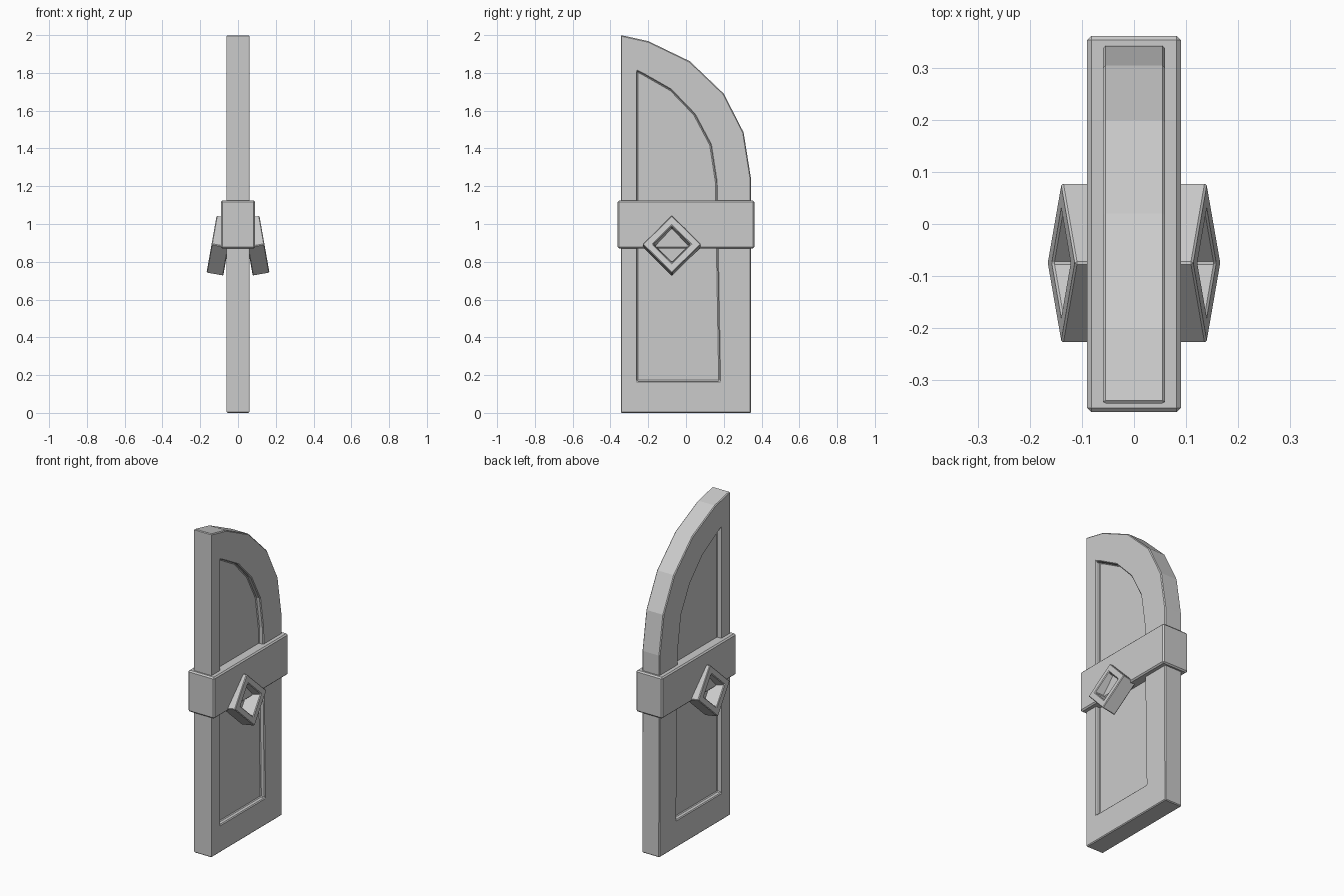
import bpy, bmesh, math
from mathutils import Vector

if "Cube" in bpy.data.objects:
    bpy.data.objects.remove(bpy.data.objects["Cube"])


def loft(name, loops, ring=False, bevel=0.005):
    """Bridge equal-length point loops; cap the ends, or join them into a ring."""
    bm = bmesh.new()
    rows = [[bm.verts.new(p) for p in loop] for loop in loops]
    pairs = list(zip(rows, rows[1:]))
    if ring:
        pairs.append((rows[-1], rows[0]))
    else:
        bm.faces.new(rows[0])
        bm.faces.new(rows[-1])
    for a, b in pairs:
        for i in range(len(a)):
            j = (i + 1) % len(a)
            bm.faces.new((a[i], a[j], b[j], b[i]))
    bmesh.ops.recalc_face_normals(bm, faces=bm.faces)
    mesh = bpy.data.meshes.new(name)
    bm.to_mesh(mesh)
    bm.free()
    obj = bpy.data.objects.new(name, mesh)
    bpy.context.collection.objects.link(obj)
    mod = obj.modifiers.new("soft_edges", 'BEVEL')
    mod.width = bevel
    mod.segments = 1
    mod.limit_method = 'ANGLE'
    mod.angle_limit = math.radians(40)
    return obj


def at_x(profile, x):
    return [(x, y, z) for y, z in profile]


# Door leaf: half-arch slab with a recessed panel on both faces
outer = [(-0.345, 2.0), (-0.2, 1.968), (0.02, 1.862), (0.2, 1.69),
         (0.305, 1.485), (0.343, 1.247), (0.345, 0), (-0.345, 0)]
inner = [(-0.26, 1.81), (-0.22, 1.79), (-0.08, 1.71), (0.045, 1.58),
         (0.13, 1.42), (0.16, 1.225), (0.178, 0.17), (-0.26, 0.17)]
loft("door_leaf", [at_x(inner, 0.03), at_x(inner, 0.06), at_x(outer, 0.06),
                   at_x(outer, -0.06), at_x(inner, -0.06), at_x(inner, -0.03)])

# Cross band wrapped around the leaf
band = [(-0.362, 0.87), (0.362, 0.87), (0.362, 1.125), (-0.362, 1.125)]
loft("cross_band", [at_x(band, 0.09), at_x(band, -0.09)], bevel=0.008)

# Tilted diamond ring handles, one per face
tilt = math.radians(10)


def diamond(side, radius, depth):
    out = Vector((math.cos(tilt), 0, math.sin(tilt)))
    up = Vector((-math.sin(tilt), 0, math.cos(tilt)))
    centre = Vector((0.14, -0.075, 0.893)) - out * depth
    pts = [centre + up * radius * math.cos(a) + Vector((0, radius * math.sin(a), 0))
           for a in (i * math.pi / 2 for i in range(4))]
    return [(p.x * side, p.y, p.z) for p in pts]


for side, label in ((1, "right"), (-1, "left")):
    loft("handle_" + label, [diamond(side, 0.155, 0), diamond(side, 0.1, 0),
                             diamond(side, 0.078, 0.09), diamond(side, 0.155, 0.09)],
         ring=True, bevel=0.004)
